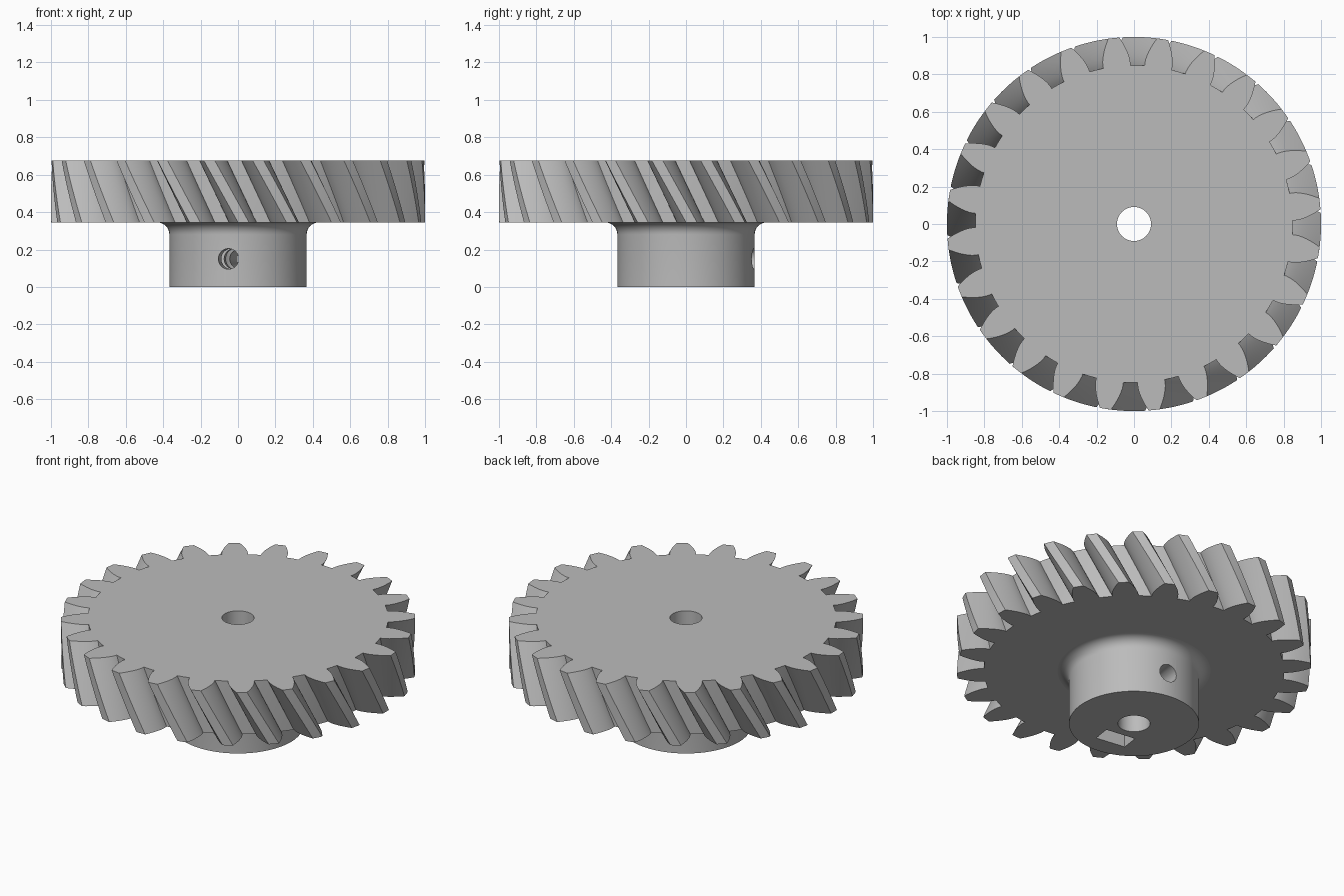
import bpy, bmesh
from math import pi, sin, cos, tan, acos, radians
from mathutils import Matrix, Vector

cube = bpy.data.objects.get("Cube")
if cube:
    bpy.data.objects.remove(cube, do_unlink=True)

TEETH, ROOT_R, BASE_R, TIP_R = 24, 0.848, 0.862, 1.0
GEAR_LOW, GEAR_TOP = 0.345, 0.675
TWIST = radians(10.5)          # bottom face leads the top face
PHASE = radians(6.2)           # first tooth on the top face
HALF_BASE = radians(4.93)      # half tooth angle at the base circle
HUB_R, FILLET, BORE_R = 0.367, 0.065, 0.091
SCREW_ANGLE = radians(262)     # direction of the set screw

grey = bpy.data.materials.new("grey plastic")
grey.use_nodes = True
grey.diffuse_color = (0.5, 0.5, 0.5, 1)
shader = grey.node_tree.nodes["Principled BSDF"]
shader.inputs["Base Color"].default_value = (0.5, 0.5, 0.5, 1)
shader.inputs["Roughness"].default_value = 0.6


def make_object(name, bm):
    bmesh.ops.recalc_face_normals(bm, faces=bm.faces)
    mesh = bpy.data.meshes.new(name)
    bm.to_mesh(mesh)
    bm.free()
    mesh.materials.append(grey)
    obj = bpy.data.objects.new(name, mesh)
    bpy.context.collection.objects.link(obj)
    return obj


def stack_rings(name, rings):
    """Skin a list of equal closed rings and cap both ends."""
    bm = bmesh.new()
    loops = [[bm.verts.new(p) for p in ring] for ring in rings]
    n = len(loops[0])
    for a, b in zip(loops, loops[1:]):
        for i in range(n):
            j = (i + 1) % n
            bm.faces.new((a[i], a[j], b[j], b[i]))
    bm.faces.new(loops[0][::-1])
    bm.faces.new(loops[-1])
    return make_object(name, bm)


def circle(r, z, n=96):
    return [(r * cos(2 * pi * i / n), r * sin(2 * pi * i / n), z) for i in range(n)]


def cut(obj, cutters):
    bpy.ops.object.select_all(action='DESELECT')
    bpy.context.view_layer.objects.active = obj
    obj.select_set(True)
    for cutter in cutters:
        cutter.hide_render = True
        mod = obj.modifiers.new("cut", 'BOOLEAN')
        mod.operation = 'DIFFERENCE'
        mod.solver = 'EXACT'
        mod.object = cutter
        bpy.ops.object.modifier_apply(modifier=mod.name)
    bpy.ops.object.shade_smooth_by_angle(angle=radians(30))


# Involute tooth outline as (radius, angle) pairs
def half_angle(r):
    a = acos(min(1, BASE_R / r))
    return HALF_BASE - (tan(a) - a)


steps = 7
radii = [BASE_R + (TIP_R - BASE_R) * i / steps for i in range(steps + 1)]
flank = [(ROOT_R, HALF_BASE)] + [(r, half_angle(r)) for r in radii]
tooth = [(r, -a) for r, a in flank] + [(TIP_R, 0)] + [(r, a) for r, a in reversed(flank)]
tooth.append((ROOT_R, pi / TEETH))
outline = [(r, a + PHASE + 2 * pi * k / TEETH) for k in range(TEETH) for r, a in tooth]

# Helical toothed wheel
layers = 12
rings = []
for k in range(layers + 1):
    t = k / layers
    z = GEAR_LOW + (GEAR_TOP - GEAR_LOW) * t
    turn = TWIST * (1 - t)
    rings.append([(r * cos(a + turn), r * sin(a + turn), z) for r, a in outline])
wheel = stack_rings("helical_wheel", rings)

# Hub with a fillet that flares into the wheel
profile = [(HUB_R, 0)]
for k in range(9):
    a = pi / 2 * k / 8
    profile.append((HUB_R + FILLET * (1 - cos(a)), GEAR_LOW - FILLET * (1 - sin(a))))
hub = stack_rings("hub", [circle(r, z) for r, z in profile])

# Shaft bore
bore = stack_rings("bore_cutter", [circle(BORE_R, -0.5, 64), circle(BORE_R, 1.2, 64)])

# Set screw hole across the whole hub
screw = stack_rings("screw_cutter", [circle(0.055, -0.6, 32), circle(0.055, 0.6, 32)])
screw.data.transform(Matrix.Translation((0, 0, 0.15))
                     @ Matrix.Rotation(SCREW_ANGLE, 4, 'Z')
                     @ Matrix.Rotation(pi / 2, 4, 'Y'))

# Nut pocket opening at the hub's underside
bm = bmesh.new()
bmesh.ops.create_cube(bm, size=1)
bm.transform(Matrix.Rotation(SCREW_ANGLE, 4, 'Z')
             @ Matrix.Translation((0.196, 0, 0.07))
             @ Matrix.Diagonal(Vector((0.11, 0.19, 0.36, 1))))
pocket = make_object("nut_pocket_cutter", bm)

cut(wheel, [bore])
cut(hub, [bore, screw, pocket])
for cutter in (bore, screw, pocket):
    bpy.data.objects.remove(cutter, do_unlink=True)
